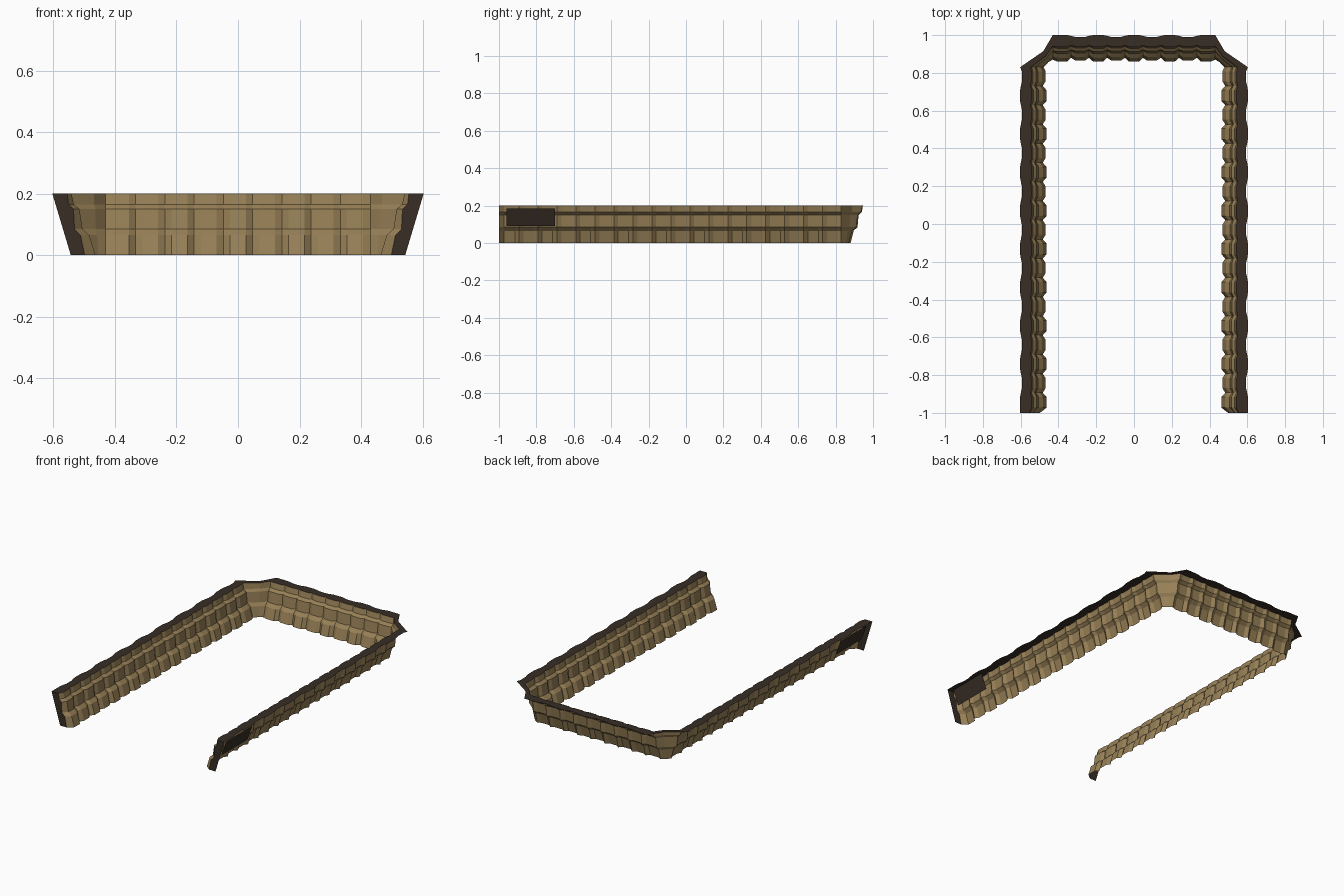
import bpy

if "Cube" in bpy.data.objects:
    bpy.data.objects.remove(bpy.data.objects["Cube"])


def material(name, color):
    m = bpy.data.materials.new(name)
    m.use_nodes = True
    m.diffuse_color = color
    m.node_tree.nodes["Principled BSDF"].inputs["Base Color"].default_value = color
    return m


tan = material("sandy tan", (0.31, 0.215, 0.094, 1))
dark = material("dark brown", (0.038, 0.026, 0.018, 1))


def grid(name, rows, mat):
    """Skin equal-length rows of points with quads and mirror them across x."""
    n = len(rows[0])
    verts = [p for row in rows for p in row]
    faces = [(r * n + i, (r + 1) * n + i, (r + 1) * n + i + 1, r * n + i + 1)
             for r in range(len(rows) - 1) for i in range(n - 1)]
    mesh = bpy.data.meshes.new(name)
    mesh.from_pydata(verts, [], faces)
    mesh.materials.append(mat)
    obj = bpy.data.objects.new(name, mesh)
    bpy.context.collection.objects.link(obj)
    mirror = obj.modifiers.new("mirror", 'MIRROR')
    mirror.use_clip = True
    return obj


TOP = 0.2
# Wall profile: distance in from the outer rim, and height
PROFILE = [(0.062, TOP), (0.07, 0.165), (0.088, 0.15),
           (0.098, 0.085), (0.12, 0.065), (0.14, 0)]

# One repeat of the rock: share of the period, recess, rim dent
REPEAT = [(-0.14, 0, 0), (0.14, 0, 0), (0.25, 0.02, 0.004),
          (0.37, 0.005, 0.01), (0.63, 0.005, 0.01), (0.75, 0.02, 0.004)]


def pattern(first, period, start, end):
    """Bumps along a straight run between start and end."""
    out = []
    for k in range(-1, 12):
        for share, recess, dent in REPEAT:
            t = first + (k + share) * period
            if start < t < end:
                out.append((t, recess, dent))
    return out


# Stations along the plan: x, y, inward direction, recess, rim dent
stations = [(0, 1, 0, -1, 0, 0)]
stations += [(t, 1, 0, -1, r, d) for t, r, d in pattern(0, 0.19, 0.001, 0.42)]
stations += [(0.43, 1, 0, -1, 0.01, 0),
             (0.48, 0.915, -0.2, -0.45, 0.01, 0),
             (0.603, 0.83, -1, 0, 0.015, 0)]
stations += [(0.603, -t, -1, 0, r, d)
             for t, r, d in pattern(-0.68, 0.203, -0.81, 0.98)]
stations += [(0.603, -1, -1, 0, 0.035, 0)]


def inner(s, off, z):
    x, y, dx, dy, recess, _ = s
    d = off - recess * (1 - 0.6 * z / TOP)
    return (x + dx * d, y + dy * d, z)


def outer(s):
    x, y, dx, dy, _, dent = s
    return (x + dx * dent, y + dy * dent, TOP)


# Rocky inner wall and flat top rim
grid("rock_wall", [[inner(s, o, z) for s in stations] for o, z in PROFILE], tan)
grid("top_rim", [[outer(s) for s in stations],
                 [inner(s, *PROFILE[0]) for s in stations]], dark)

# Closing faces at the two open ends
end = stations[-1]
grid("end_cap", [[(0.543 + 0.06 * z / TOP, -1, z) for _, z in PROFILE],
                 [inner(end, o, z) for o, z in PROFILE]], dark)

# Sloping dark plates on the outer side near the open ends
grid("outer_plate", [[(x, y, z) for y in (-0.96, -0.7)]
                     for x, z in ((0.59, 0.185), (0.555, 0.09))], dark)
